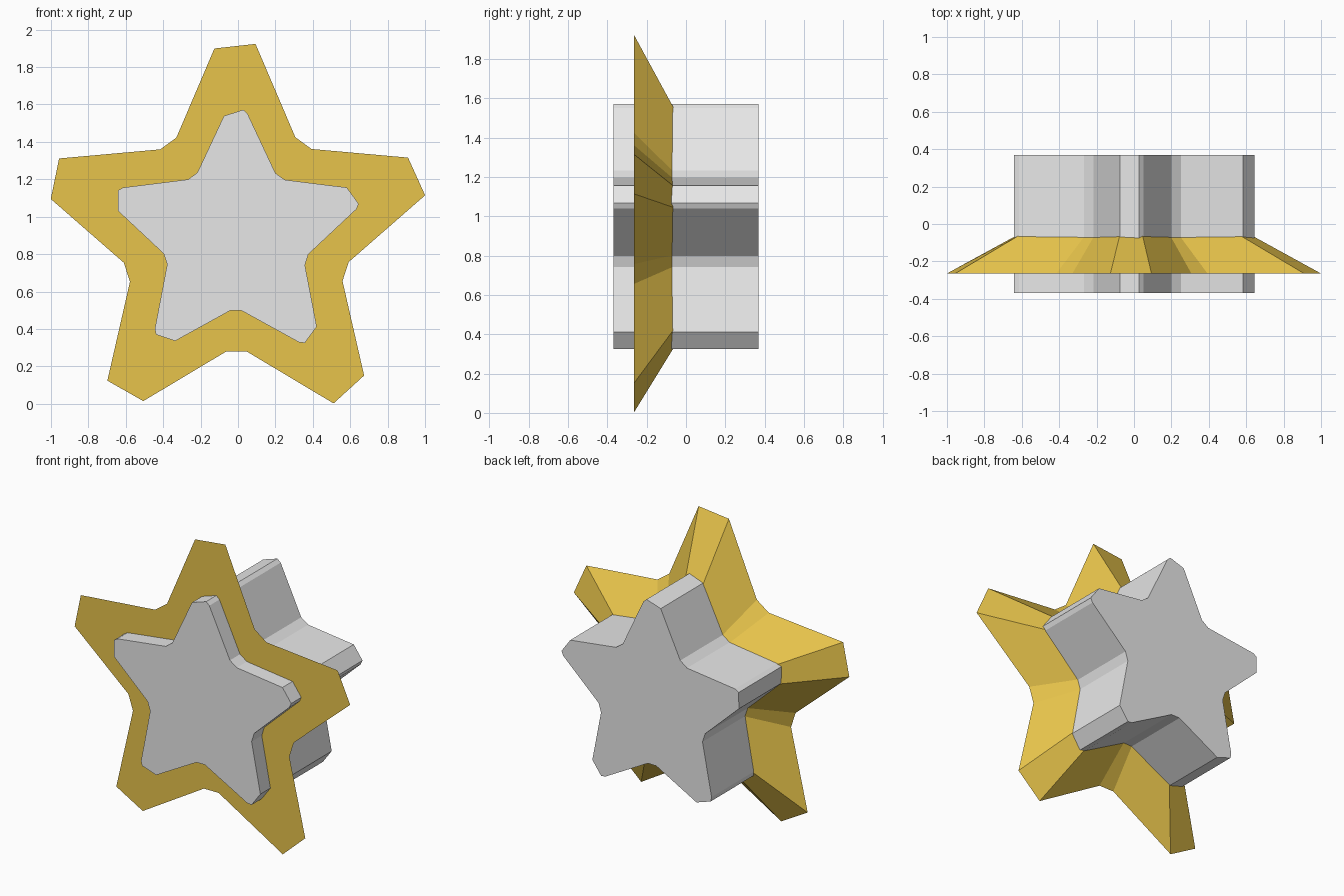
import bpy, bmesh, math

cube = bpy.data.objects.get("Cube")
if cube:
    bpy.data.objects.remove(cube, do_unlink=True)

CENTRE_X, CENTRE_Z = -0.01, 0.895


def material(name, rgb):
    mat = bpy.data.materials.new(name)
    mat.use_nodes = True
    mat.diffuse_color = (*rgb, 1)
    mat.node_tree.nodes["Principled BSDF"].inputs["Base Color"].default_value = (*rgb, 1)
    return mat


def star_outline(arm):
    """Repeat one arm, given as (radius, degrees) pairs, five times."""
    points = []
    for i in range(5):
        for radius, degrees in arm:
            a = math.radians(degrees - 72 * i)
            points.append((CENTRE_X + radius * math.cos(a), CENTRE_Z + radius * math.sin(a)))
    return points


def star_solid(name, front_arm, front_y, back_arm, back_y, mat):
    """Loft a closed solid between a front and a back star."""
    bm = bmesh.new()
    front, back = [
        [bm.verts.new((x, y, z)) for x, z in star_outline(arm)]
        for arm, y in ((front_arm, front_y), (back_arm, back_y))
    ]
    bm.faces.new(front)
    bm.faces.new(list(reversed(back)))
    for i in range(len(front)):
        bm.faces.new((front[i - 1], front[i], back[i], back[i - 1]))
    bmesh.ops.recalc_face_normals(bm, faces=bm.faces)
    mesh = bpy.data.meshes.new(name)
    bm.to_mesh(mesh)
    bm.free()
    mesh.materials.append(mat)
    obj = bpy.data.objects.new(name, mesh)
    bpy.context.collection.objects.link(obj)
    return obj


grey = material("light grey", (0.8, 0.8, 0.8))
gold = material("gold", (0.8, 0.55, 0.07))

# Straight star core with clipped tips and blunt notches
core_arm = [(0.647, 95.8), (0.678, 86.8), (0.659, 84.7), (0.398, 58.1), (0.399, 49.3)]
star_solid("star_core", core_arm, -0.37, core_arm, 0.37, grey)

# Flared star rim, tapering back into the core
rim_front = [(1.011, 96.6), (1.034, 84.25), (0.617, 59.1), (0.617, 49.2)]
rim_back = [(0.62, 96.0), (0.645, 85.2), (0.38, 58.3), (0.38, 49.3)]
star_solid("star_rim", rim_front, -0.265, rim_back, -0.055, gold)
